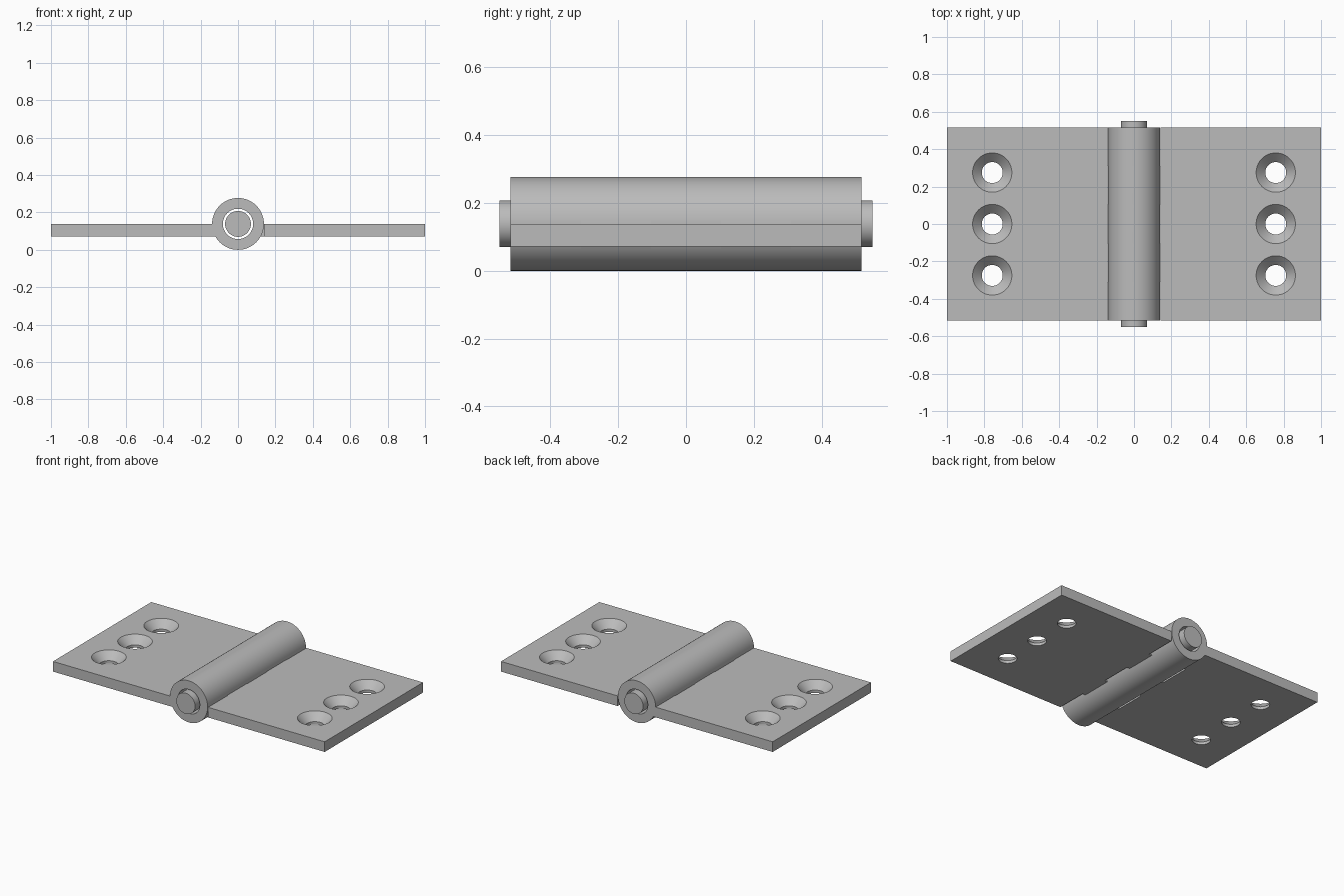
import bpy, bmesh, math
from mathutils import Matrix

R, BORE, PIN = 0.1385, 0.081, 0.069      # barrel, bore and pin radii
CLEAR = 0.142                            # leaf edge clearance around the barrel
HALF, PIN_HALF = 0.517, 0.55             # half lengths of barrel and pin
BOTTOM, TOP = 0.071, 0.1385              # leaf thickness limits
KNUCKLES = 5
STEP = 2 * HALF / KNUCKLES

cube = bpy.data.objects.get("Cube")
if cube:
    bpy.data.objects.remove(cube)

steel = bpy.data.materials.new("steel_grey")
steel.use_nodes = True
grey = (0.5, 0.5, 0.5, 1)
steel.diffuse_color = grey
steel.node_tree.nodes["Principled BSDF"].inputs["Base Color"].default_value = grey


def finish(name, bm):
    mesh = bpy.data.meshes.new(name)
    bmesh.ops.recalc_face_normals(bm, faces=bm.faces)
    bm.to_mesh(mesh)
    bm.free()
    mesh.materials.append(steel)
    obj = bpy.data.objects.new(name, mesh)
    bpy.context.collection.objects.link(obj)
    return obj


def box(name, x0, x1, y0, y1, z0, z1):
    bm = bmesh.new()
    place = Matrix.Translation(((x0 + x1) / 2, (y0 + y1) / 2, (z0 + z1) / 2))
    size = Matrix.Diagonal((abs(x1 - x0), y1 - y0, z1 - z0, 1))
    bmesh.ops.create_cube(bm, size=1, matrix=place @ size)
    return finish(name, bm)


def lathe(name, profile, matrix, closed=True):
    """Spin (radius, height) points around local z."""
    bm = bmesh.new()
    verts = [bm.verts.new((r, 0, h)) for r, h in profile]
    pairs = list(zip(verts, verts[1:])) + ([(verts[-1], verts[0])] if closed else [])
    edges = [bm.edges.new(p) for p in pairs]
    bmesh.ops.spin(bm, geom=verts + edges, cent=(0, 0, 0), axis=(0, 0, 1),
                   angle=math.tau, steps=64, use_merge=True)
    bmesh.ops.remove_doubles(bm, verts=bm.verts, dist=0.0001)
    bmesh.ops.transform(bm, matrix=matrix, verts=bm.verts)
    return finish(name, bm)


def combine(target, other, operation):
    """Apply a boolean and drop the helper object."""
    bpy.context.view_layer.objects.active = target
    mod = target.modifiers.new("cut", 'BOOLEAN')
    mod.operation, mod.solver, mod.object = operation, 'EXACT', other
    bpy.ops.object.modifier_apply(modifier=mod.name)
    bpy.data.objects.remove(other)


def smooth(obj):
    bpy.ops.object.select_all(action='DESELECT')
    obj.select_set(True)
    bpy.context.view_layer.objects.active = obj
    bpy.ops.object.shade_smooth_by_angle(angle=math.radians(30))


along_y = Matrix.Translation((0, 0, R)) @ Matrix.Rotation(-math.pi / 2, 4, 'X')


def make_leaf(name, side, first):
    leaf = box(name, side * 0.1, side, -HALF, HALF, BOTTOM, TOP)
    for i in range(KNUCKLES):
        y0 = -HALF + i * STEP
        y1 = y0 + STEP
        if i % 2 == first:
            # knuckle rolled around the pin
            tube = [(BORE, y0), (R, y0), (R, y1), (BORE, y1)]
            combine(leaf, lathe("knuckle", tube, along_y), 'UNION')
        else:
            # notch for the opposite knuckle
            a = y0 - 0.05 if i == 0 else y0
            b = y1 + 0.05 if i == KNUCKLES - 1 else y1
            combine(leaf, box("notch", 0, side * CLEAR, a, b, 0, 0.3), 'DIFFERENCE')
    # countersunk screw holes
    sink = [(0, -0.1), (0.056, -0.1), (0.056, -0.049), (0.105, 0), (0.115, 0.01), (0, 0.01)]
    for y in (-0.275, 0, 0.275):
        place = Matrix.Translation((side * 0.758, y, TOP))
        combine(leaf, lathe("screw_hole", sink, place, False), 'DIFFERENCE')
    smooth(leaf)


make_leaf("left_leaf", 1, 1)
make_leaf("right_leaf", -1, 0)

# hinge pin running through all knuckles
smooth(lathe("hinge_pin", [(0, -PIN_HALF), (PIN, -PIN_HALF), (PIN, PIN_HALF), (0, PIN_HALF)],
             along_y, False))
